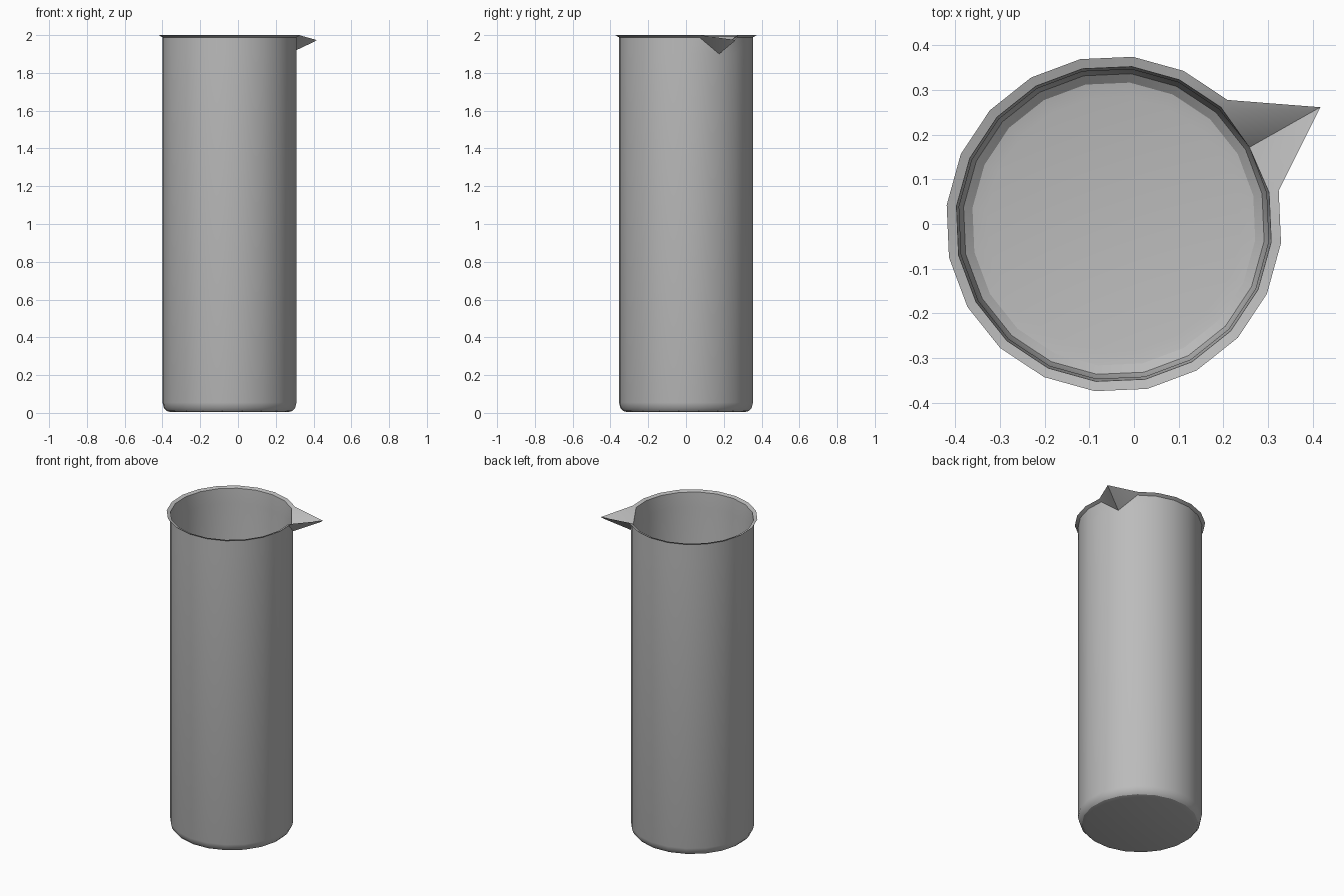
import bpy, bmesh, math

if "Cube" in bpy.data.objects:
    bpy.data.objects.remove(bpy.data.objects["Cube"])

SIDES = 20
START = math.radians(29.5)      # the spout sits on the first column
CX = -0.045

# Wall profile (radius, height): outside going up, over the rim, inside going down
profile = [(0.312, 0.004), (0.335, 0.010), (0.350, 0.026), (0.357, 0.055),
           (0.357, 1.90), (0.357, 1.988), (0.376, 2.0), (0.354, 1.993),
           (0.348, 1.90), (0.348, 0.075), (0.338, 0.035), (0.318, 0.018), (0.285, 0.012)]
# Rings pulled outward to form the pouring spout
spout = {5: (0.515, 1.965), 6: (0.530, 1.974), 7: (0.510, 1.970)}

grey = bpy.data.materials.new("grey")
grey.diffuse_color = (0.5, 0.5, 0.5, 1)
grey.use_nodes = True
grey.node_tree.nodes["Principled BSDF"].inputs["Base Color"].default_value = grey.diffuse_color


def point(r, z, i):
    a = START + 2 * math.pi * i / SIDES
    return (CX + r * math.cos(a), r * math.sin(a), z)


bm = bmesh.new()
rings = []
for k, (r, z) in enumerate(profile):
    rings.append([bm.verts.new(point(*(spout[k] if i == 0 and k in spout else (r, z)), i))
                  for i in range(SIDES)])

# Skin the rings; spout panels fold along the line from wall to rim
for k in range(len(rings) - 1):
    for i in range(SIDES):
        j = (i + 1) % SIDES
        a, b, c, d = rings[k][i], rings[k][j], rings[k + 1][j], rings[k + 1][i]
        if k in (4, 7) and 0 in (i, j):
            fold_ac = (i == 0) == (k == 4)
            tris = ((a, b, c), (a, c, d)) if fold_ac else ((a, b, d), (b, c, d))
            for t in tris:
                bm.faces.new(t)
        else:
            bm.faces.new((a, b, c, d))

# Underside and inner floor
bm.faces.new(rings[0][::-1])
bm.faces.new(rings[-1])
bmesh.ops.recalc_face_normals(bm, faces=bm.faces)

mesh = bpy.data.meshes.new("beaker")
bm.to_mesh(mesh)
bm.free()
mesh.materials.append(grey)
beaker = bpy.data.objects.new("beaker", mesh)
bpy.context.collection.objects.link(beaker)
bpy.context.view_layer.objects.active = beaker
beaker.select_set(True)
bpy.ops.object.shade_smooth_by_angle(angle=math.radians(30))
